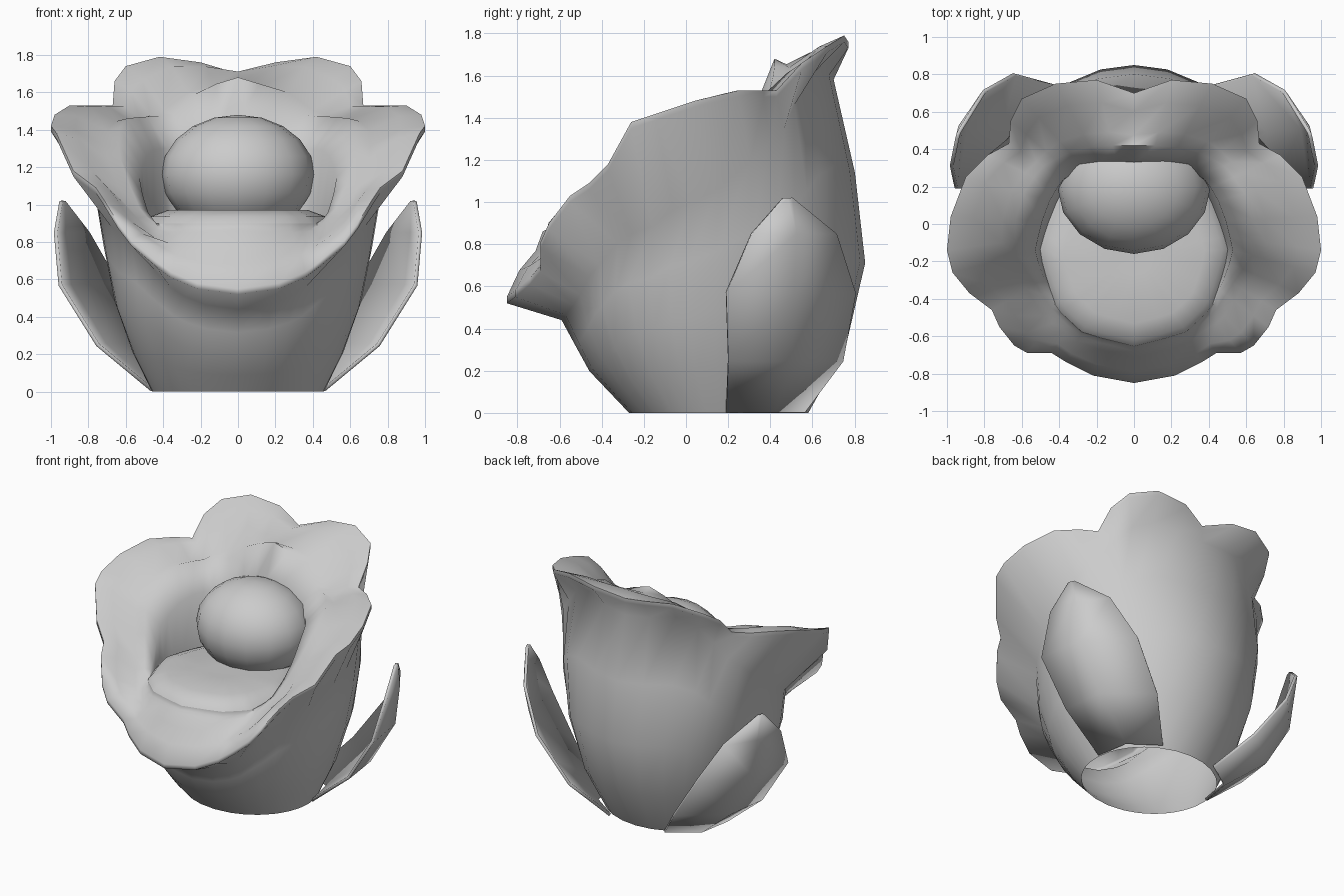
import bpy
import bmesh
from math import atan2, sin, cos, radians
from mathutils import Vector

cube = bpy.data.objects.get("Cube")
if cube:
    bpy.data.objects.remove(cube)

grey = bpy.data.materials.new("soft grey")
grey.use_nodes = True
colour = (0.6, 0.6, 0.6, 1)
grey.diffuse_color = colour
grey.node_tree.nodes["Principled BSDF"].inputs["Base Color"].default_value = colour


def finish(obj, angle=75):
    obj.data.materials.append(grey)
    bpy.ops.object.select_all(action="DESELECT")
    obj.select_set(True)
    bpy.context.view_layer.objects.active = obj
    bpy.ops.object.shade_smooth_by_angle(angle=radians(angle))


def loft(name, columns, closed=False, thickness=0, cap=False):
    """Skin a list of equally long point columns."""
    bm = bmesh.new()
    grid = [[bm.verts.new(p) for p in col] for col in columns]
    pairs = list(zip(grid, grid[1:]))
    if closed:
        pairs.append((grid[-1], grid[0]))
    for a, b in pairs:
        for i in range(len(a) - 1):
            bm.faces.new((a[i], b[i], b[i + 1], a[i + 1]))
    if cap:
        bm.faces.new([col[-1] for col in grid])
    bmesh.ops.recalc_face_normals(bm, faces=bm.faces)
    mesh = bpy.data.meshes.new(name)
    bm.to_mesh(mesh)
    bm.free()
    obj = bpy.data.objects.new(name, mesh)
    bpy.context.collection.objects.link(obj)
    finish(obj)
    if thickness:
        solid = obj.modifiers.new("thickness", "SOLIDIFY")
        solid.thickness = thickness
        solid.offset = 0
    return obj


def flip(column):
    return [Vector((-p.x, p.y, p.z)) for p in column]


def sample(table, key):
    """Linear lookup in rows that start with their key."""
    for lo, hi in zip(table, table[1:]):
        if key <= hi[0]:
            break
    t = (key - lo[0]) / (hi[0] - lo[0])
    return [p + (q - p) * t for p, q in zip(lo[1:], hi[1:])]


# Body outline: height, front y, back y, half width
BODY = [(0, -.27, .58, .46), (.2, -.46, .71, .56), (.44, -.59, .81, .65),
        (.62, -.63, .85, .69), (.95, -.6, .85, .75), (1.3, -.5, .76, .8),
        (1.63, -.4, .69, .72)]


def body_point(angle, z):
    front, back, width = sample(BODY, z)
    mid, depth = (front + back) / 2, (back - front) / 2
    return Vector((width * sin(angle), mid - depth * cos(angle), z))


# Petal rim from front to back: x, y, z, share of height where the flare starts
RIM = [(0, -.85, .55, .8), (.22, -.81, .58, .8), (.36, -.74, .64, .8),
       (.44, -.69, .7, .8), (.57, -.69, .81, .8), (.64, -.65, .9, .78),
       (.72, -.55, 1.03, .78), (.76, -.46, 1.09, .78), (.88, -.37, 1.18, .75),
       (.97, -.26, 1.38, .7), (1, -.14, 1.42, .7), (.98, .04, 1.48, .72),
       (.9, .25, 1.53, .78), (.78, .37, 1.53, .84), (.67, .43, 1.53, .88),
       (.66, .55, 1.66, .88), (.6, .67, 1.74, .9), (.42, .75, 1.79, .91),
       (.2, .77, 1.76, .91), (0, .7, 1.7, .93)]

# Crest of the inner petals: x, y, z, inward scale of its foot
CREST = [(0, -.68, .86, .96), (.28, -.61, .85, .96), (.43, -.47, .86, .96),
         (.54, -.3, 1, .88), (.63, -.18, 1.24, .8), (.64, 0, 1.4, .72),
         (.6, .15, 1.46, .7), (.5, .3, 1.47, .72), (.36, .38, 1.47, .72),
         (.2, .42, 1.62, .72), (0, .42, 1.68, .72)]
crest_by_angle = [(atan2(row[0], -row[1]), *row) for row in CREST]


def shell_column(x, y, z, neck):
    angle = atan2(x, -y)
    rim = Vector((x, y, z))
    cx, cy, cz, scale = sample(crest_by_angle, angle)
    crest = Vector((cx, cy, cz))
    foot = Vector((cx * scale, cy * scale, .9))
    wall = foot.lerp(crest, .2)
    wall.z = .9 + .7 * (cz - .9)
    up = Vector((0, 0, .03))
    outside = [body_point(angle, z * neck * s) for s in (0, .2, .45, .72, 1)]
    return outside + [rim - up, rim, rim.lerp(crest, .35) + up * .6,
                      rim.lerp(crest, .8) - up, crest, wall, foot]


half = [shell_column(*row) for row in RIM]
shell = half + [flip(c) for c in reversed(half[1:-1])]
loft("petal_shell", shell, closed=True)

# Domed seat cushion
centre = Vector((0, -.17, .98))
cushion = []
for col in shell:
    edge = col[-1]
    cushion.append([edge, edge.lerp(centre, .06) + Vector((0, 0, .03)),
                    edge.lerp(centre, .25) + Vector((0, 0, .05)), edge.lerp(centre, .8)])
loft("seat_cushion", cushion, closed=True, cap=True)

# Round back pillow
bpy.ops.mesh.primitive_uv_sphere_add(segments=16, ring_count=10, location=(0, .2, 1.16))
pillow = bpy.context.object
pillow.name = "back_pillow"
pillow.scale = (.41, .36, .32)
finish(pillow)

# Outer leaves: height, then front edge, middle and back edge in plan
LEAF = [(.01, (.46, .19), (.42, .42), (.22, .56)),
        (.25, (.75, .2), (.71, .5), (.42, .74)),
        (.57, (.95, .19), (.9, .51), (.64, .8)),
        (.85, (.975, .31), (.93, .52), (.8, .71)),
        (1.02, (.945, .46), (.94, .48), (.93, .5))]
leaf = [[Vector((*row[i], row[0])) for row in LEAF] for i in (1, 2, 3)]
loft("left_leaf", leaf, thickness=.02)
loft("right_leaf", [flip(c) for c in leaf], thickness=.02)
